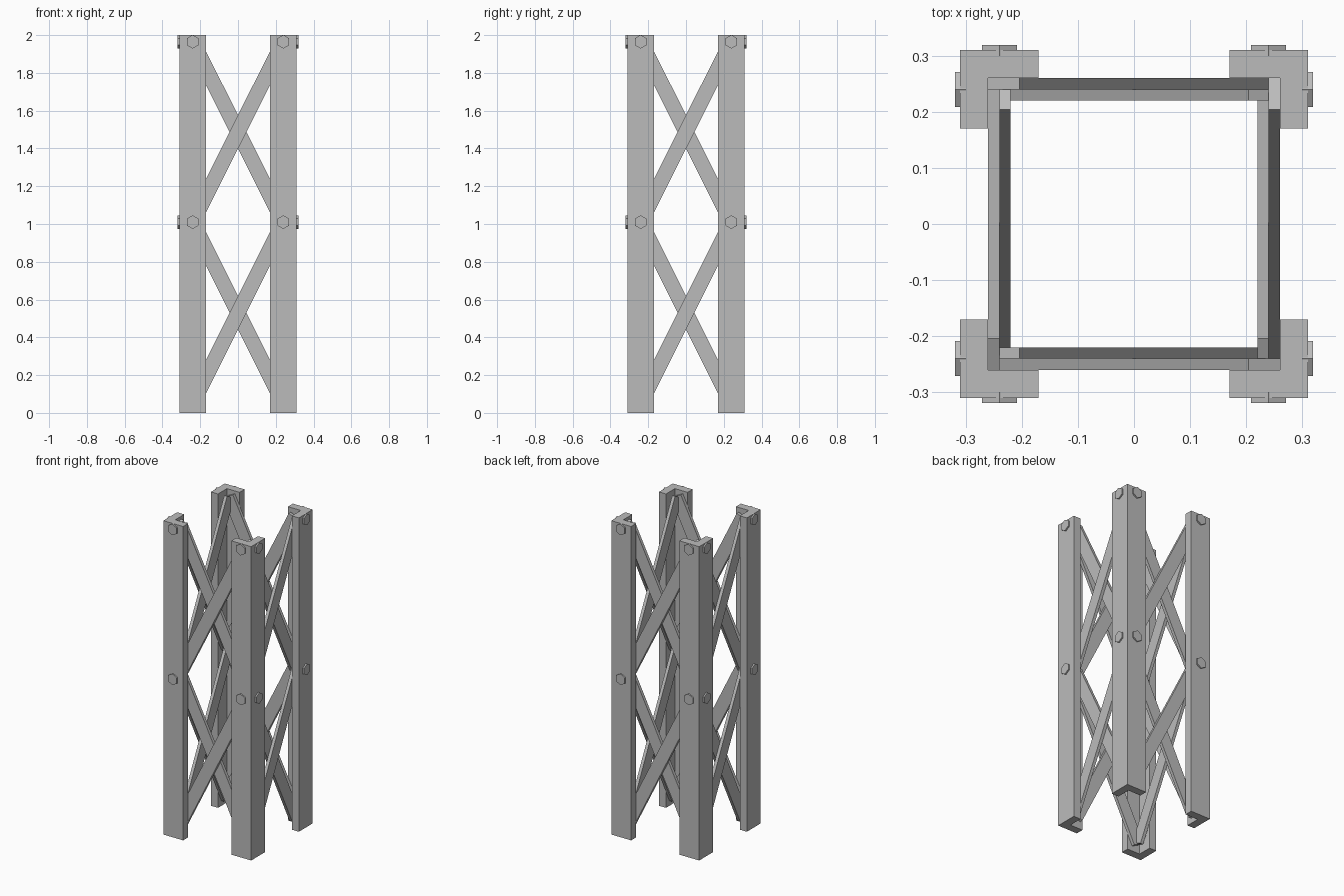
import bpy, bmesh
from math import atan2, hypot, pi
from mathutils import Matrix, Vector

cube = bpy.data.objects.get("Cube")
if cube:
    bpy.data.objects.remove(cube, do_unlink=True)

# Plain grey steel
steel = bpy.data.materials.new("grey_steel")
steel.use_nodes = True
color = (0.5, 0.5, 0.5, 1)
steel.diffuse_color = color
steel.node_tree.nodes["Principled BSDF"].inputs["Base Color"].default_value = color

OUT, WALL, FLANGE, HEIGHT = 0.31, 0.05, 0.14, 2.0
JOINT = 0.24                   # bolt line, measured from the centre
LEVELS = (0.05, 1.01, 1.965)   # heights where braces meet the legs
BRACE_W, BRACE_T = 0.08, 0.02
SIDES = ("front", "left", "back", "right")


def finish(name, bm, turn):
    """Turn the part about z by quarter turns and add it to the scene."""
    bmesh.ops.transform(bm, matrix=Matrix.Rotation(turn * pi / 2, 4, 'Z'), verts=bm.verts)
    bmesh.ops.recalc_face_normals(bm, faces=bm.faces)
    mesh = bpy.data.meshes.new(name)
    bm.to_mesh(mesh)
    bm.free()
    mesh.materials.append(steel)
    bpy.context.collection.objects.link(bpy.data.objects.new(name, mesh))


def leg(name, turn):
    """Angle-iron post at the front left corner, open towards the centre."""
    a, b, c = OUT, OUT - WALL, OUT - FLANGE
    outline = [(a, -a), (a, -c), (b, -c), (b, -b), (c, -b), (c, -a)]
    bm = bmesh.new()
    face = bm.faces.new([bm.verts.new((x, y, 0)) for x, y in outline])
    up = bmesh.ops.extrude_face_region(bm, geom=[face])["geom"]
    bmesh.ops.translate(bm, vec=(0, 0, HEIGHT),
                        verts=[v for v in up if isinstance(v, bmesh.types.BMVert)])
    finish(name, bm, turn)


def brace(name, turn, low, high, direction, y):
    """Flat bar running diagonally between two legs."""
    run, rise = 2 * JOINT, high - low
    bm = bmesh.new()
    matrix = (Matrix.Translation((0, y, (low + high) / 2))
              @ Matrix.Rotation(-direction * atan2(rise, run), 4, 'Y')
              @ Matrix.Diagonal((hypot(run, rise), BRACE_T, BRACE_W, 1)))
    bmesh.ops.create_cube(bm, size=1, matrix=matrix)
    finish(name, bm, turn)


def bolt(name, turn, x, z):
    """Hexagonal bolt head with a corner pointing up."""
    bm = bmesh.new()
    bmesh.ops.create_cone(bm, cap_ends=True, segments=6, radius1=0.036,
                          radius2=0.036, depth=0.02)
    spin = Matrix.Rotation(pi / 2, 4, 'X')
    bmesh.ops.transform(bm, matrix=spin, verts=bm.verts)
    # Make sure a corner, not a flat, is at the top
    top = max(v.co.z for v in bm.verts)
    if top < 0.035:
        bmesh.ops.rotate(bm, cent=Vector(), matrix=Matrix.Rotation(pi / 6, 3, 'Y'),
                         verts=bm.verts)
    bmesh.ops.translate(bm, vec=(x, -OUT + 0.001, z), verts=bm.verts)
    finish(name, bm, turn)


# Four identical sides, each a quarter turn from the last
for turn, side in enumerate(SIDES):
    leg(f"{side}_corner_leg", turn)
    for tier, (low, high) in enumerate(zip(LEVELS, LEVELS[1:])):
        word = ("lower", "upper")[tier]
        brace(f"{side}_{word}_outer_brace", turn, low, high, 1, -0.25)
        brace(f"{side}_{word}_inner_brace", turn, low, high, -1, -0.23)
    for z, word in zip(LEVELS[1:], ("middle", "top")):
        for x, hand in ((-JOINT, "a"), (JOINT, "b")):
            bolt(f"{side}_{word}_bolt_{hand}", turn, x, z)
